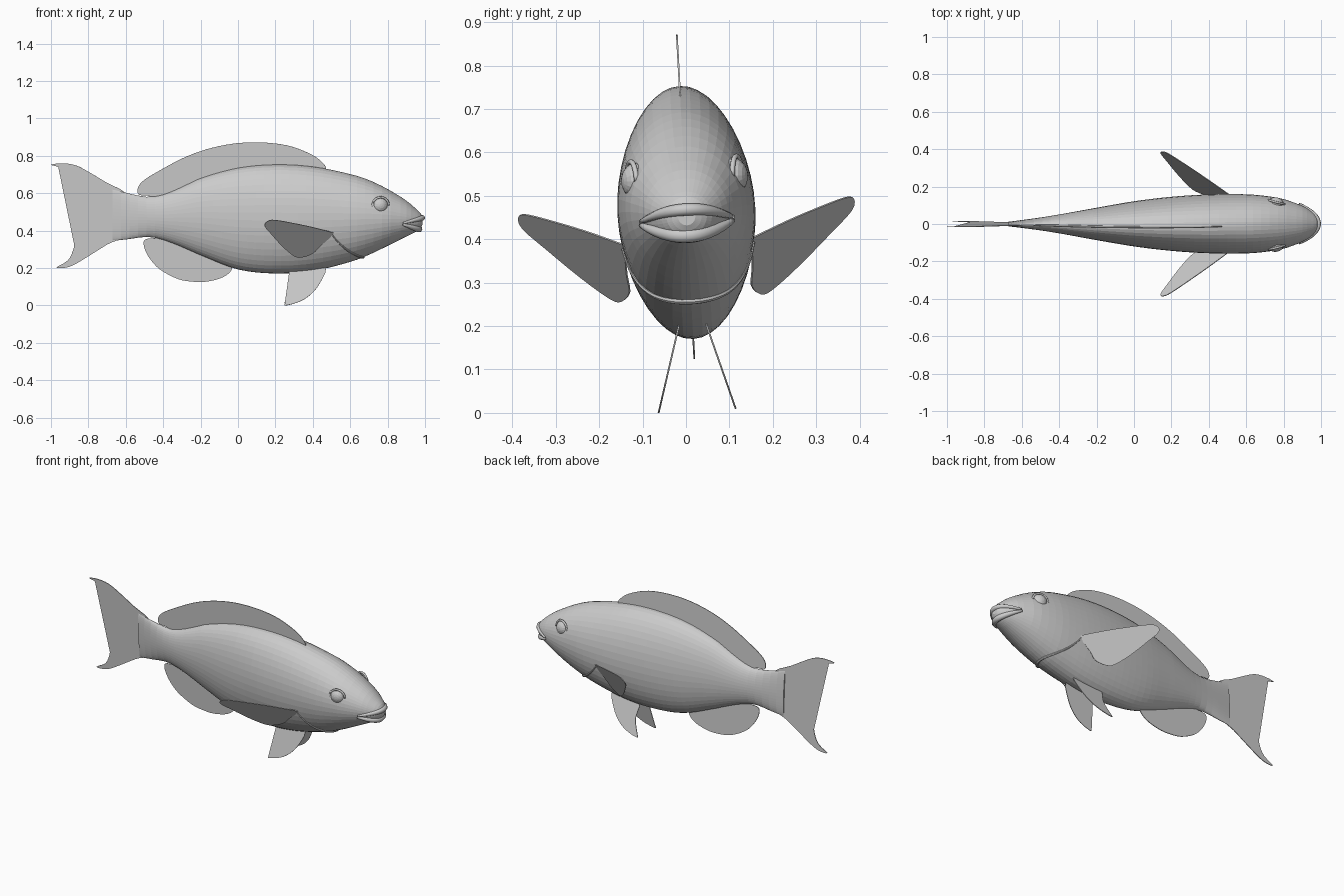
import bpy, bmesh, math
from mathutils import Matrix, Vector

cube = bpy.data.objects.get("Cube")
if cube:
    bpy.data.objects.remove(cube, do_unlink=True)

grey = bpy.data.materials.new("plain grey")
grey.use_nodes = True
COLOUR = (0.6, 0.6, 0.6, 1)
grey.diffuse_color = COLOUR
grey.node_tree.nodes["Principled BSDF"].inputs["Base Color"].default_value = COLOUR

# The whole fish is rolled slightly about its long axis
PIVOT = Matrix.Translation((0, 0, 0.48))
ROLL = PIVOT @ Matrix.Rotation(0.054, 4, 'X') @ PIVOT.inverted()


def finish(name, bm, smooth=False):
    bmesh.ops.recalc_face_normals(bm, faces=bm.faces)
    mesh = bpy.data.meshes.new(name)
    bm.to_mesh(mesh)
    bm.free()
    mesh.transform(ROLL)
    mesh.materials.append(grey)
    for p in mesh.polygons:
        p.use_smooth = smooth
    obj = bpy.data.objects.new(name, mesh)
    bpy.context.collection.objects.link(obj)
    return obj


def loft(rings):
    """Skin closed rings of points and cap both ends."""
    bm = bmesh.new()
    loops = [[bm.verts.new(p) for p in ring] for ring in rings]
    n = len(loops[0])
    for a, b in zip(loops, loops[1:]):
        for i in range(n):
            j = (i + 1) % n
            bm.faces.new((a[i], a[j], b[j], b[i]))
    bm.faces.new(loops[0])
    bm.faces.new(loops[-1])
    return bm


# Body stations: x, top, bottom, half width
STATIONS = [
    (-0.67, .622, .345, .010), (-0.6, .602, .352, .020), (-0.48, .580, .366, .037),
    (-0.4, .592, .350, .050), (-0.3, .633, .312, .068), (-0.2, .680, .268, .086),
    (0, .735, .192, .120), (0.2, .753, .170, .144), (0.4, .742, .184, .157),
    (0.6, .702, .232, .158), (0.7, .670, .270, .150), (0.8, .622, .318, .133),
    (0.9, .560, .368, .096), (0.95, .518, .393, .066), (0.975, .494, .412, .043),
    (0.987, .472, .432, .020)]


def section(x):
    """Smoothly interpolated top, bottom and half width at x."""
    s = STATIONS
    k = max(0, min(len(s) - 2, sum(x >= p[0] for p in s) - 1))

    def slope(i, c):
        a, b = s[max(i - 1, 0)], s[min(i + 1, len(s) - 1)]
        return (b[c] - a[c]) / (b[0] - a[0])
    h = s[k + 1][0] - s[k][0]
    t = (x - s[k][0]) / h
    return [(2*t**3 - 3*t*t + 1) * s[k][c] + (3*t*t - 2*t**3) * s[k + 1][c]
            + h * ((t**3 - 2*t*t + t) * slope(k, c) + (t**3 - t*t) * slope(k + 1, c))
            for c in (1, 2, 3)]


def skin(x, angle):
    top, bottom, half = section(x)
    return Vector((x, half * math.cos(angle),
                   (top + bottom) / 2 + (top - bottom) / 2 * math.sin(angle)))


SIDES = 44
xs = [-0.67 + 0.045 * i for i in range(34)]
xs += [0.87, 0.9, 0.925, 0.945, 0.96, 0.972, 0.98, 0.987]
finish("body", loft([[skin(x, math.tau * i / SIDES) for i in range(SIDES)] for x in xs]))


def tube(name, path, radii, smooth=False):
    rings = []
    for i, p in enumerate(path):
        along = (path[min(i + 1, len(path) - 1)] - path[max(i - 1, 0)]).normalized()
        u = along.cross(Vector((0.3, 0, 1))).normalized()
        v = along.cross(u)
        rings.append([p + radii[i] * (u * math.cos(a) + v * math.sin(a))
                      for a in (math.tau * k / 8 for k in range(8))])
    return finish(name, loft(rings), smooth)


# Lips wrap around the snout
ts = [i / 10 - 1 for i in range(21)]
for name, front, sweep, z, rise, r in (("upper_lip", .985, .10, .468, -.022, .015),
                                       ("lower_lip", .968, .085, .408, .030, .018)):
    tube(name, [Vector((front - sweep * t * t, .106 * t, z + rise * t * t)) for t in ts],
         [r * (1 - .65 * t * t) for t in ts], True)

# Gill cover edge runs under the throat from side to side
gill = []
for i in range(33):
    a = math.radians(-18 - 144 * i / 32)
    gill.append(skin(0.47 + 0.20 * abs(math.sin(a)) ** 1.5, a))
tube("gill_cover_edge", gill, [.003 + .005 * math.sin(math.pi * i / 32) for i in range(33)])

# Eyes with a low socket rim
for side, label in ((1, "left"), (-1, "right")):
    turn = Matrix.Rotation(side * -0.25, 4, 'Z')
    place = Matrix.Translation((0.76, side * 0.112, 0.54)) @ turn
    bm = bmesh.new()
    bmesh.ops.create_uvsphere(bm, u_segments=16, v_segments=10, radius=0.042,
                              matrix=place @ Matrix.Diagonal((1, .8, 1, 1))
                              @ Matrix.Rotation(math.pi / 2, 4, 'X'))
    finish(label + "_eye", bm)
    rim = [place @ Vector((.045 * math.cos(a), side * .010, .045 * math.sin(a)))
           for a in (math.tau * i / 24 for i in range(25))]
    tube(label + "_eye_rim", rim, [.006] * 25, True)


def fin(name, outline, depth):
    """Thin sheet with a rounded outline; depth gives y at each x, z."""
    n = len(outline)
    pts = []
    for i in range(n):
        p0, p1, p2, p3 = (Vector(outline[(i + k) % n]) for k in (-1, 0, 1, 2))
        for t in (0, 1/3, 2/3):
            pts.append(p1 + .5 * (t * (p2 - p0) + t*t * (2*p0 - 5*p1 + 4*p2 - p3)
                                  + t**3 * (3*p1 - p0 - 3*p2 + p3)))
    bm = bmesh.new()
    face = bm.faces.new([bm.verts.new((p.x, depth(p.x, p.y), p.y)) for p in pts])
    bmesh.ops.triangulate(bm, faces=[face])
    obj = finish(name, bm)
    mod = obj.modifiers.new("thickness", 'SOLIDIFY')
    mod.thickness = 0.004
    mod.offset = 0


def middle(x, z):
    return 0


# Fins on the centre line
fin("dorsal_fin", [(.47, .728), (.45, .765), (.40, .803), (.3, .846), (.2, .866), (.1, .872),
                   (0, .868), (-.1, .852), (-.2, .825), (-.3, .785), (-.4, .732), (-.5, .672),
                   (-.535, .63), (-.53, .592), (-.48, .587), (-.4, .57), (-.2, .65),
                   (0, .70), (.2, .72), (.4, .71)], middle)
fin("anal_fin", [(-.42, .36), (-.49, .355), (-.505, .33), (-.49, .28), (-.45, .222), (-.4, .18),
                 (-.32, .14), (-.25, .127), (-.18, .125), (-.1, .142), (-.05, .17),
                 (-.03, .205), (-.05, .25), (-.2, .31), (-.35, .37)], middle)
fin("tail_fin", [(-.6, .60), (-.7, .655), (-.8, .715), (-.87, .75), (-.94, .76), (-1, .752),
                 (-.95, .737), (-.9, .70), (-.875, .65), (-.865, .58), (-.865, .4), (-.88, .3),
                 (-.91, .24), (-.97, .203), (-.93, .2), (-.88, .215), (-.8, .262), (-.7, .325),
                 (-.64, .35), (-.58, .38), (-.56, .5)], middle)

# Paired fins, mirrored across the body
PECTORAL = [(.50, .40), (.40, .43), (.3, .455), (.2, .476), (.16, .472), (.142, .445), (.18, .395),
            (.24, .325), (.3, .273), (.34, .265), (.40, .285), (.44, .325), (.50, .375), (.54, .385)]
PELVIC = [(.275, .19), (.285, .11), (.272, .06), (.25, .012), (.256, .004), (.30, .014),
          (.35, .034), (.40, .072), (.44, .125), (.47, .20), (.40, .22), (.32, .22)]
for s, label in ((1, "left"), (-1, "right")):
    fin(label + "_pectoral_fin", PECTORAL, lambda x, z: s * (.172 - .53 * x + .633 * z))
    fin(label + "_pelvic_fin", PELVIC, lambda x, z: s * (.035 + .29 * (.19 - z)))
